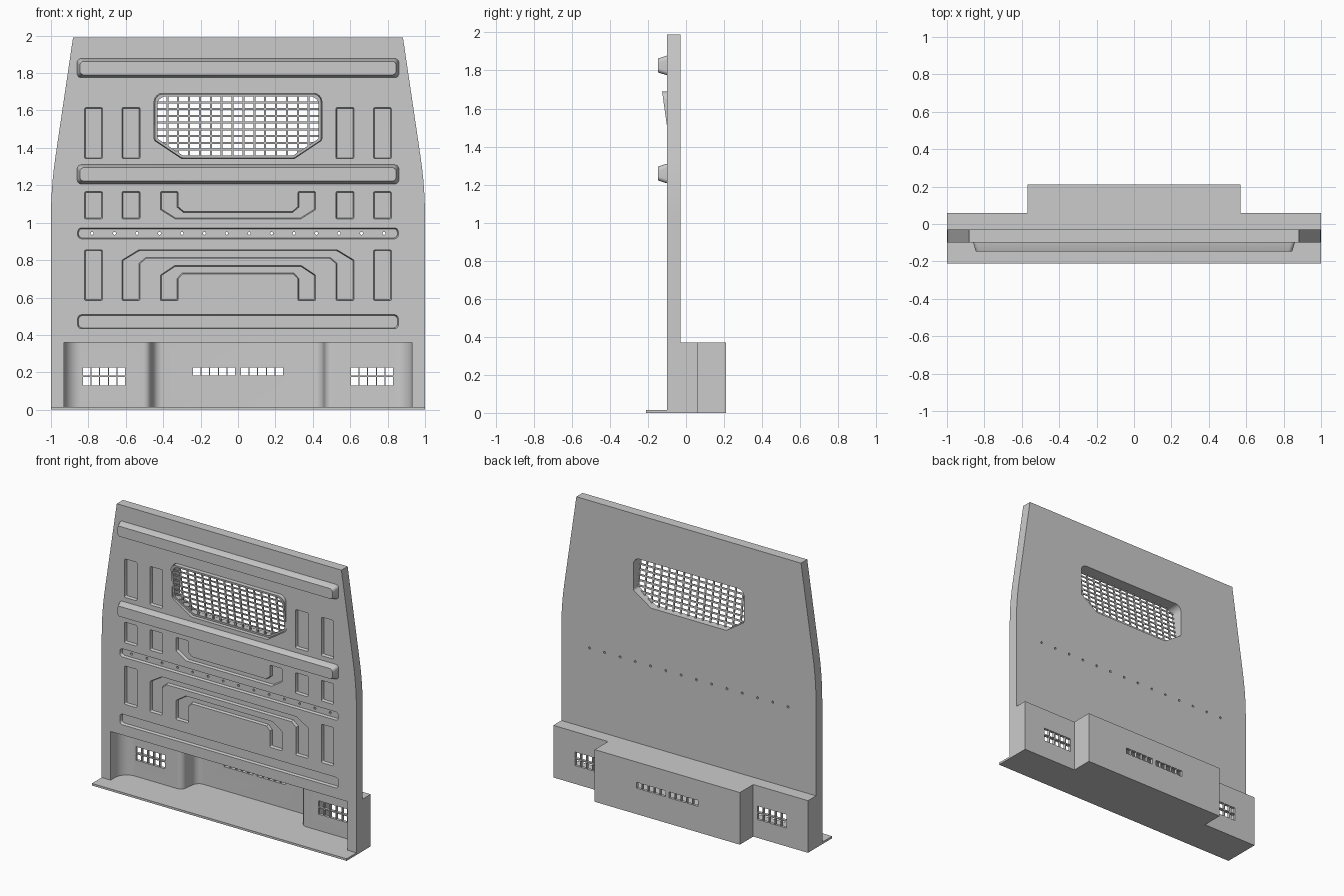
import bpy, bmesh, math
from mathutils import Vector

if "Cube" in bpy.data.objects:
    bpy.data.objects.remove(bpy.data.objects["Cube"])

FRONT, BACK = -0.10, -0.03          # faces of the main panel


def sym(half):
    """Mirror a half outline (x < 0 side, walked toward the axis) into a closed one."""
    return half + [(-x, y, r) for x, y, r in reversed(half)]


def rect(x0, x1, z0, z1, r):
    return [(x0, z0, r), (x1, z0, r), (x1, z1, r), (x0, z1, r)]


def flip(pts):
    return [(-x, z, r) for x, z, r in pts]


def outline(pts, inset=0.0, seg=6):
    """Offset a polygon of (x, y, corner radius), then round its corners."""
    n = len(pts)
    P = [Vector(p[:2]) for p in pts]
    s = 1 if sum(P[i - 1].cross(P[i]) for i in range(n)) > 0 else -1
    Q = []
    for i in range(n):
        a, b = (P[i] - P[i - 1]).normalized(), (P[(i + 1) % n] - P[i]).normalized()
        na, nb = Vector((-a.y, a.x)) * s, Vector((-b.y, b.x)) * s
        Q.append(P[i] + (na + nb) * inset / (1 + na.dot(nb)))
    out = []
    for i, p in enumerate(Q):
        r = pts[i][2]
        if r == 0:
            out.append(p)
            continue
        u, v = (Q[i - 1] - p).normalized(), (Q[(i + 1) % n] - p).normalized()
        h = u.angle(v) / 2
        c = p + (u + v).normalized() * r / math.sin(h)
        a, b = p + u * r / math.tan(h) - c, p + v * r / math.tan(h) - c
        out += [c + a.lerp(b, k / seg).normalized() * r for k in range(seg + 1)]
    return out


def loft(bm, rings, closed=False):
    """Skin equal-length rings; cap the ends, or join last to first."""
    R = [[bm.verts.new(c) for c in ring] for ring in rings]
    n = len(R[0])
    for k in range(len(R) if closed else len(R) - 1):
        A, B = R[k], R[(k + 1) % len(R)]
        for i in range(n):
            j = (i + 1) % n
            bm.faces.new((A[i], A[j], B[j], B[i]))
    if not closed:
        bm.faces.new(R[0])
        bm.faces.new(R[-1])


def upright(pts, y, inset=0.0, seg=6):
    return [(p.x, y(p.y) if callable(y) else y, p.y) for p in outline(pts, inset, seg)]


def plan(pts, z):
    return [(p.x, p.y, z) for p in outline(pts)]


def box(bm, x0, x1, y0, y1, z0, z1, tilt=lambda z: 0):
    loft(bm, [[(x, y + tilt(z), z) for x, z in ((x0, z0), (x1, z0), (x1, z1), (x0, z1))]
              for y in (y0, y1)])


def make(name, bm):
    bmesh.ops.recalc_face_normals(bm, faces=bm.faces)
    me = bpy.data.meshes.new(name)
    bm.to_mesh(me)
    bm.free()
    ob = bpy.data.objects.new(name, me)
    bpy.context.collection.objects.link(ob)
    return ob


def activate(ob):
    bpy.ops.object.select_all(action='DESELECT')
    ob.select_set(True)
    bpy.context.view_layer.objects.active = ob


def cut(ob, cutter):
    cutter.hide_render = True
    m = ob.modifiers.new("cut", 'BOOLEAN')
    m.object, m.operation, m.solver = cutter, 'DIFFERENCE', 'EXACT'
    activate(ob)
    bpy.ops.object.modifier_apply(modifier=m.name)
    bpy.data.objects.remove(cutter)


# main panel with tapering upper sides
bm = bmesh.new()
shape = sym([(-0.882, 1.99, 0), (-1, 1.19, 2.2), (-1, 0.36, 0)])
loft(bm, [upright(shape, FRONT), upright(shape, BACK)])
panel = make("bulkhead_panel", bm)

# pressed recesses: pockets, arches and long grooves
R = 0.006
pockets = []
for x0, x1, z0, z1 in ((-0.82, -0.725, 1.342, 1.615), (-0.62, -0.523, 1.342, 1.615),
                       (-0.82, -0.725, 1.02, 1.166), (-0.62, -0.523, 1.02, 1.166),
                       (-0.82, -0.725, 0.583, 0.855)):
    p = rect(x0, x1, z0, z1, R)
    pockets += [p, flip(p)]


def channel(outer, inner, z_end, z_o, z_i, edge_o, edge_i, ch_o, ch_i):
    """U-shaped channel with chamfered outer and inner corners."""
    left = [(-edge_i, ch_i[1], 0), (-inner, ch_i[0], 0), (-inner, z_end, R),
            (-outer, z_end, R), (-outer, ch_o[0], R), (-edge_o, ch_o[1], R)]
    left[0] = (-edge_i, z_i, 0)
    left[5] = (-edge_o, z_o, R)
    return sym(left)


pockets += [
    channel(0.415, 0.32, 1.166, 1.02, 1.06, 0.335, 0.29, (1.07, 1.02), (1.085, 1.06)),
    channel(0.62, 0.525, 0.583, 0.855, 0.81, 0.53, 0.49, (0.80, 0.855), (0.78, 0.81)),
    channel(0.415, 0.32, 0.583, 0.77, 0.727, 0.34, 0.295, (0.72, 0.77), (0.70, 0.727)),
    rect(-0.857, 0.857, 0.914, 0.972, 0.02),
    rect(-0.857, 0.857, 0.433, 0.508, 0.02)]
bm = bmesh.new()
for p in pockets:
    loft(bm, [upright(p, FRONT - 0.02, -0.005), upright(p, FRONT + 0.02, 0.005)])
window = sym([(-0.448, 1.692, 0.045), (-0.448, 1.44, 0.02), (-0.30, 1.342, 0.02)])
loft(bm, [upright(window, -0.2), upright(window, 0.1)])
cut(panel, make("recess_cutter", bm))

# row of through holes in the middle groove
bm = bmesh.new()
for i in range(14):
    cx = -0.78 + 0.12 * i
    loft(bm, [[(cx + 0.008 * math.cos(a * math.pi / 6), y, 0.943 + 0.008 * math.sin(a * math.pi / 6))
               for a in range(12)] for y in (-0.2, 0.1)])
cut(panel, make("hole_cutter", bm))

# raised horizontal rails
for name, z0, z1 in (("upper_rail", 1.775, 1.878), ("middle_rail", 1.207, 1.31)):
    bm = bmesh.new()
    p = rect(-0.86, 0.86, z0, z1, 0.022)
    loft(bm, [upright(p, FRONT + 0.005), upright(p, FRONT), upright(p, -0.148, 0.015)])
    make(name, bm)


# tilted window frame
def tilt(z):
    return -0.126 + (1.692 - z) * 0.14


bm = bmesh.new()
loft(bm, [upright(window, tilt, 0.003), upright(window, BACK), upright(window, BACK, 0.014),
          upright(window, tilt, 0.017)], closed=True)
make("window_frame", bm)

# window grille, clipped to the chamfered lower corners
bm = bmesh.new()
W, TOP, LOW, COLS, ROWS, B = 0.436, 1.68, 1.354, 15, 9, 0.0055
for i in range(1, COLS):
    x = -W + 2 * W * i / COLS
    z0 = LOW + max(0, abs(x) - 0.297) * 0.66
    box(bm, x - B, x + B, 0.008, 0.016, z0 - 0.004, TOP + 0.004, tilt)
for j in range(1, ROWS):
    z = LOW + (TOP - LOW) * j / ROWS
    w = min(W, 0.297 + (z - LOW) / 0.66)
    box(bm, -w - 0.002, w + 0.002, 0.009, 0.015, z - B, z + B, tilt)
make("window_grille", bm)

# base: stepped housing walls around the floor recess
recess = [(-0.93, FRONT, 0), (-0.93, 0.04, 0.09), (-0.47, 0.04, 0.04), (-0.45, 0.19, 0.05)]
outer = [(-0.57, 0.21, 0), (-0.57, 0.06, 0), (-1, 0.06, 0), (-1, FRONT, 0)]
wall = outer + sym(recess) + flip(outer[::-1])
bm = bmesh.new()
loft(bm, [plan(wall, 0.015), plan(wall, 0.36)])
base = make("base_housing", bm)

# vent slots through the housing
bm = bmesh.new()
for s in (-1, 1):
    for x0, rows in ((0.60, ((0.13, 0.174), (0.182, 0.226))), (0.012, ((0.184, 0.226),))):
        for k in range(5):
            a, b = s * (x0 + 0.0465 * k + 0.003), s * (x0 + 0.0465 * k + 0.0435)
            for z0, z1 in rows:
                box(bm, min(a, b), max(a, b), 0.0, 0.3, z0, z1)
cut(base, make("vent_cutter", bm))

# top of the housing and the floor plate
for name, y0, z0, z1 in (("base_lid", BACK, 0.36, 0.37), ("floor_plate", -0.21, 0.0, 0.015)):
    bm = bmesh.new()
    p = sym([(-1, y0, 0), (-1, 0.06, 0), (-0.57, 0.06, 0), (-0.57, 0.21, 0)])
    loft(bm, [plan(p, z0), plan(p, z1)])
    make(name, bm)

# lid strip closing the recess top is the panel's own lower edge; smooth the fillets
for ob in list(bpy.context.scene.objects):
    activate(ob)
    bpy.ops.object.shade_smooth_by_angle(angle=math.radians(30))
